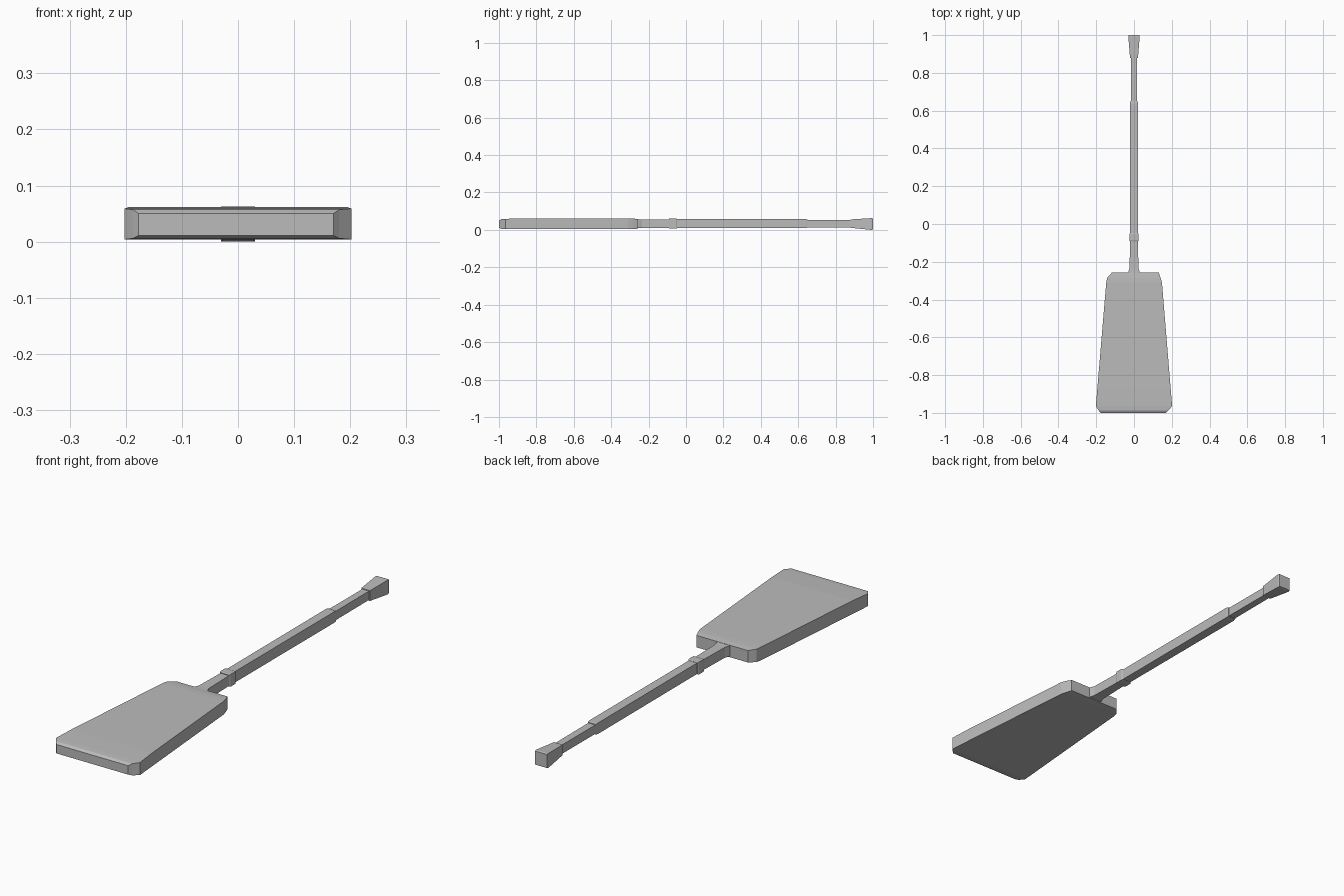
import bpy
import bmesh

cube = bpy.data.objects.get("Cube")
if cube:
    bpy.data.objects.remove(cube, do_unlink=True)

grey = bpy.data.materials.new("plain_grey")
grey.use_nodes = True
colour = (0.5, 0.5, 0.5, 1)
grey.diffuse_color = colour
grey.node_tree.nodes["Principled BSDF"].inputs["Base Color"].default_value = colour


def loft(name, sections):
    """Join rectangular sections (y, left x, right x, bottom z, top z) along y."""
    bm = bmesh.new()
    rings = []
    for y, xl, xr, z0, z1 in sections:
        corners = [(xl, z0), (xr, z0), (xr, z1), (xl, z1)]
        rings.append([bm.verts.new((x, y, z)) for x, z in corners])
    for a, b in zip(rings, rings[1:]):
        for i in range(4):
            j = (i + 1) % 4
            bm.faces.new((a[i], a[j], b[j], b[i]))
    bm.faces.new(rings[0])
    bm.faces.new(rings[-1][::-1])
    bmesh.ops.recalc_face_normals(bm, faces=bm.faces)
    mesh = bpy.data.meshes.new(name)
    bm.to_mesh(mesh)
    bm.free()
    mesh.materials.append(grey)
    obj = bpy.data.objects.new(name, mesh)
    bpy.context.collection.objects.link(obj)
    return obj


def bar(name, *sections):
    """Loft symmetric sections (y, half width, bottom z, top z)."""
    return loft(name, [(y, -w, w, z0, z1) for y, w, z0, z1 in sections])


# Broad tapering blade with clipped corners and a bevelled front edge
loft("blade", [
    (-1.0, -0.177, 0.17, 0.011, 0.05),
    (-0.988, -0.187, 0.18, 0.006, 0.057),
    (-0.965, -0.202, 0.202, 0.004, 0.059),
    (-0.87, -0.194, 0.194, 0.004, 0.062),
    (-0.31, -0.147, 0.148, 0.004, 0.062),
    (-0.285, -0.142, 0.141, 0.004, 0.061),
    (-0.258, -0.118, 0.131, 0.006, 0.058),
])

# Handle, from the blade to the end
bar("neck", (-0.27, 0.034, 0.009, 0.057), (-0.255, 0.031, 0.01, 0.057),
    (-0.235, 0.024, 0.011, 0.056), (-0.08, 0.02, 0.011, 0.056))
bar("collar", (-0.092, 0.022, 0.009, 0.059), (-0.086, 0.025, 0.007, 0.061),
    (-0.054, 0.025, 0.007, 0.061), (-0.048, 0.022, 0.009, 0.059))
bar("shaft", (-0.06, 0.02, 0.01, 0.058), (0.638, 0.021, 0.01, 0.058),
    (0.65, 0.019, 0.012, 0.056))
bar("grip", (0.64, 0.017, 0.014, 0.053), (0.9, 0.016, 0.014, 0.053))
bar("end_knob", (0.88, 0.021, 0.011, 0.056), (0.992, 0.03, 0, 0.063),
    (1.0, 0.028, 0.002, 0.061))
